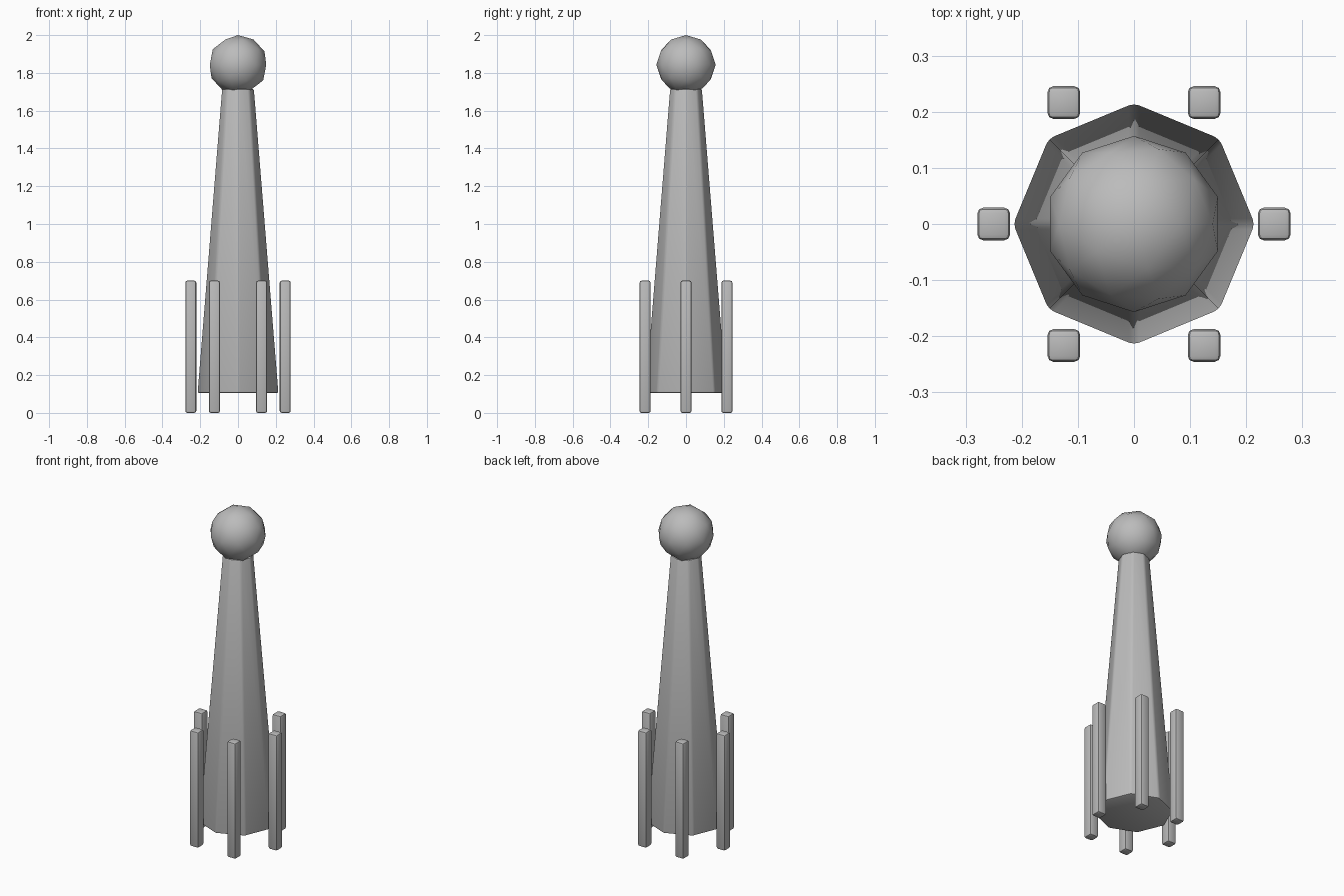
import bpy
from math import cos, sin, radians

if "Cube" in bpy.data.objects:
    bpy.data.objects.remove(bpy.data.objects["Cube"])

GREY = (0.5, 0.5, 0.5, 1)
grey = bpy.data.materials.new("plain grey")
grey.use_nodes = True
grey.diffuse_color = GREY
grey.node_tree.nodes["Principled BSDF"].inputs["Base Color"].default_value = GREY


def finish(name, bevel=0, segments=2):
    """Name and colour the new part, round its edges and shade it smooth."""
    part = bpy.context.object
    part.name = name
    part.data.materials.append(grey)
    if bevel:
        mod = part.modifiers.new("rounded edges", "BEVEL")
        mod.width = bevel
        mod.segments = segments
        mod.limit_method = "ANGLE"
        mod.angle_limit = radians(30)
        bpy.ops.object.modifier_apply(modifier=mod.name)
    return part


# Tapered eight-sided tower
BASE, TOP = 0.105, 1.715
bpy.ops.mesh.primitive_cone_add(vertices=8, radius1=0.216, radius2=0.086,
                                depth=TOP - BASE, location=(0, 0, (BASE + TOP) / 2))
finish("tower_body", 0.01)
bpy.ops.object.shade_smooth_by_angle(angle=radians(30))

# Faceted ball on the tip
BALL = 0.157
bpy.ops.mesh.primitive_ico_sphere_add(subdivisions=2, radius=BALL, location=(0, 0, 2 - BALL))
finish("top_ball")
bpy.ops.object.shade_smooth()

# Ring of six square posts
for i in range(6):
    a = radians(60 * i)
    bpy.ops.mesh.primitive_cube_add(size=1, location=(0.25 * cos(a), 0.25 * sin(a), 0.35))
    bpy.context.object.scale = (0.058, 0.058, 0.7)
    bpy.ops.object.transform_apply(location=False, rotation=False, scale=True)
    finish(f"post_{i + 1}", 0.01)
    bpy.ops.object.shade_smooth_by_angle(angle=radians(30))
